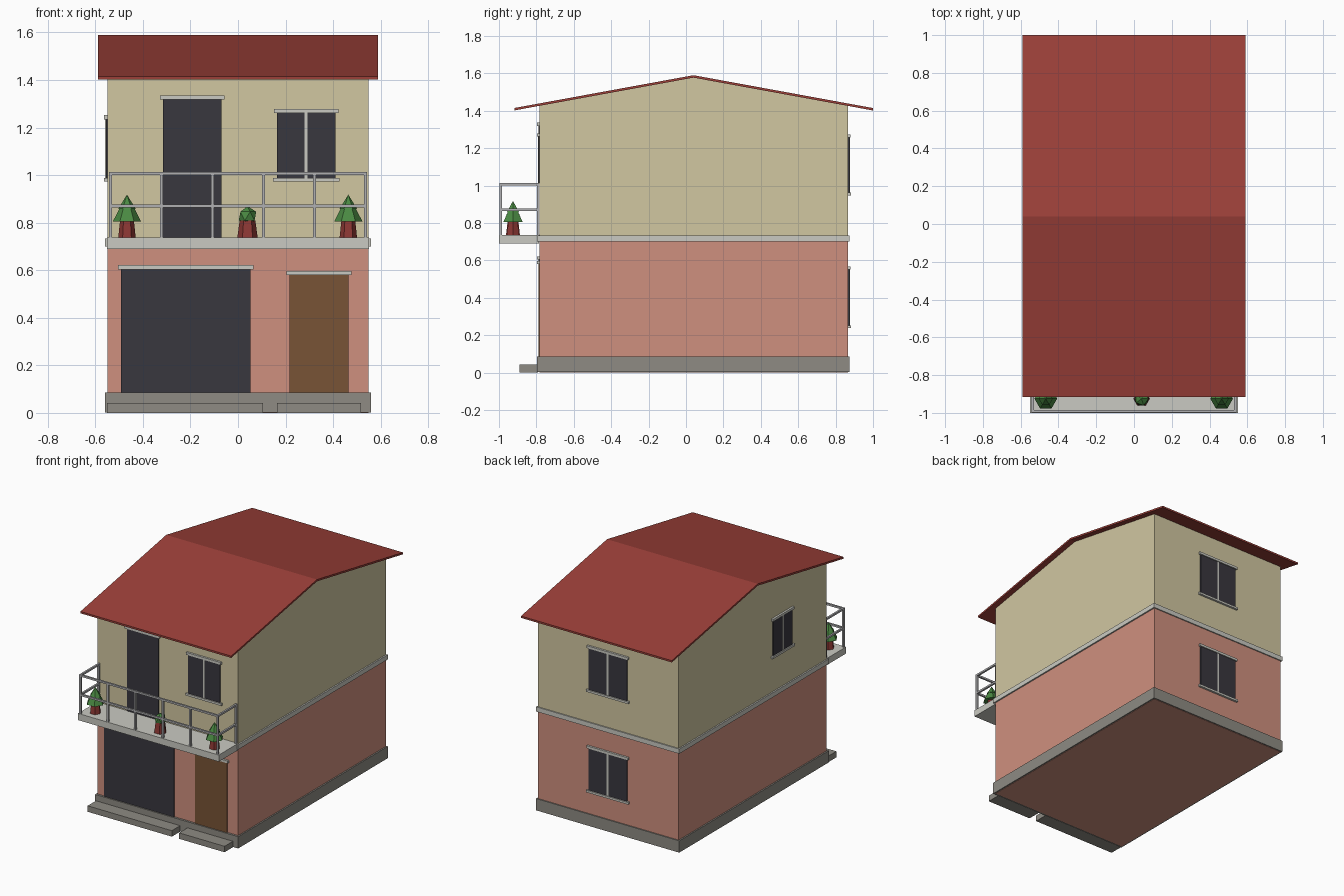
import bpy, bmesh, math

cube = bpy.data.objects.get("Cube")
if cube:
    bpy.data.objects.remove(cube, do_unlink=True)


def material(name, rgb):
    lin = [((c / 255 + 0.055) / 1.055) ** 2.4 for c in rgb] + [1]
    m = bpy.data.materials.new(name)
    m.use_nodes = True
    m.diffuse_color = lin
    m.node_tree.nodes["Principled BSDF"].inputs["Base Color"].default_value = lin
    return m


CREAM = material("cream plaster", (209, 199, 161))
SALMON = material("salmon plaster", (207, 144, 126))
ROOF = material("red roof", (156, 64, 57))
STONE = material("grey stone", (142, 139, 131))
TRIM = material("pale concrete", (202, 202, 194))
GLASS = material("dark glass", (57, 55, 62))
WOOD = material("brown wood", (120, 83, 54))
METAL = material("grey metal", (176, 176, 178))
LEAF = material("green leaves", (74, 137, 66))
POT = material("terracotta pot", (142, 56, 52))


def finish(name, bm, mat):
    bmesh.ops.recalc_face_normals(bm, faces=bm.faces[:])
    me = bpy.data.meshes.new(name)
    bm.to_mesh(me)
    bm.free()
    me.materials.append(mat)
    ob = bpy.data.objects.new(name, me)
    bpy.context.collection.objects.link(ob)
    return ob


def add_box(bm, x, y, z):
    """Add a box given (low, high) ranges."""
    for v in bmesh.ops.create_cube(bm, size=1)["verts"]:
        v.co = [(a + b) / 2 + c * (b - a) for c, (a, b) in zip(v.co, (x, y, z))]


def box(name, x, y, z, mat):
    bm = bmesh.new()
    add_box(bm, x, y, z)
    return finish(name, bm, mat)


def extrude_profile(name, profile, half_width, mat):
    """Extrude a (y, z) profile along x."""
    bm = bmesh.new()
    a, b = [[bm.verts.new((s * half_width, y, z)) for y, z in profile] for s in (-1, 1)]
    bm.faces.new(a)
    bm.faces.new(b)
    n = len(profile)
    for i in range(n):
        j = (i + 1) % n
        bm.faces.new((a[i], a[j], b[j], b[i]))
    return finish(name, bm, mat)


def hex_stack(name, x, y, rings, mat):
    """Six-sided solid from (radius, z) rings, flat side to the front."""
    bm = bmesh.new()
    loops = [[bm.verts.new((x + r * math.cos(math.pi * k / 3),
                            y + r * math.sin(math.pi * k / 3), z)) for k in range(6)]
             for r, z in rings]
    for lo, hi in zip(loops, loops[1:]):
        for k in range(6):
            j = (k + 1) % 6
            bm.faces.new((lo[k], lo[j], hi[j], hi[k]))
    bm.faces.new(loops[0])
    bm.faces.new(loops[-1])
    bmesh.ops.remove_doubles(bm, verts=bm.verts[:], dist=0.0005)
    return finish(name, bm, mat)


# House body
W, FRONT, BACK = 0.549, -0.782, 0.866
RIDGE_Y, RIDGE_Z, SLOPE, THICK = 0.04, 1.59, 0.183, 0.013


def roof_z(y):
    return RIDGE_Z - SLOPE * abs(y - RIDGE_Y)


box("ground_floor", (-W, W), (FRONT, BACK), (0, 0.715), SALMON)
gable = [(FRONT, 0.715), (BACK, 0.715)] + [(y, roof_z(y) - THICK) for y in (BACK, RIDGE_Y, FRONT)]
extrude_profile("upper_floor", gable, W, CREAM)
ridge_line = [(y, roof_z(y)) for y in (-0.917, RIDGE_Y, 1.0)]
extrude_profile("roof", ridge_line + [(y, z - THICK) for y, z in reversed(ridge_line)], 0.589, ROOF)

# Plinth, floor band, balcony slab and steps
box("plinth", (-0.559, 0.559), (-0.797, 0.874), (0.002, 0.085), STONE)
box("floor_band", (-0.559, 0.559), (-0.797, 0.874), (0.7, 0.733), TRIM)
box("balcony_slab", (-0.55, 0.55), (-1.0, -0.785), (0.69, 0.737), TRIM)
box("garage_step", (-0.552, 0.106), (-0.89, -0.79), (0, 0.042), STONE)
box("door_step", (0.163, 0.518), (-0.89, -0.79), (0, 0.042), STONE)


# Openings placed on a wall
def on_wall(name, wall, u, depth, z, mat):
    if wall == "side":
        return box(name, (-W - depth, -W + 0.005), u, z, mat)
    if wall == "front":
        return box(name, u, (FRONT - depth, FRONT + 0.005), z, mat)
    return box(name, u, (BACK - 0.005, BACK + depth), z, mat)


def opening(name, wall, u, z, mat, window=False):
    on_wall(name + "_panel", wall, u, 0.007, z, mat)
    on_wall(name + "_lintel", wall, (u[0] - 0.012, u[1] + 0.012), 0.014, (z[1], z[1] + 0.017), TRIM)
    if window:
        mid = sum(u) / 2
        on_wall(name + "_sill", wall, (u[0] - 0.016, u[1] + 0.016), 0.015, (z[0] - 0.015, z[0]), TRIM)
        on_wall(name + "_mullion", wall, (mid - 0.006, mid + 0.006), 0.01, z, TRIM)


opening("garage_door", "front", (-0.493, 0.053), (0.08, 0.604), GLASS)
opening("front_door", "front", (0.217, 0.465), (0.08, 0.58), WOOD)
opening("balcony_door", "front", (-0.316, -0.069), (0.72, 1.319), GLASS)
opening("front_window", "front", (0.163, 0.41), (0.988, 1.261), GLASS, True)
opening("upper_back_window", "back", (-0.15, 0.15), (0.963, 1.257), GLASS, True)
opening("lower_back_window", "back", (-0.15, 0.15), (0.253, 0.55), GLASS, True)
opening("side_window", "side", (-0.395, -0.18), (0.988, 1.235), GLASS, True)

# Balcony railing
T = 0.0065
RX, RY = 0.536, -0.991
bm = bmesh.new()
for i in range(6):
    px = -RX + i * RX * 2 / 5
    add_box(bm, (px - T, px + T), (RY - T, RY + T), (0.735, 1.012))
for z in (0.87, 1.007):
    add_box(bm, (-RX - T, RX + T), (RY - T, RY + T), (z - T, z + T))
    for s in (-RX, RX):
        add_box(bm, (s - T, s + T), (RY, FRONT), (z - T, z + T))
for s in (-RX, RX):
    add_box(bm, (s - T, s + T), (FRONT - 0.014, FRONT), (0.735, 1.012))
finish("balcony_railing", bm, METAL)

# Potted plants
PY = -0.925
for side, x in (("right", -0.467), ("left", 0.464)):
    hex_stack(side + "_pot", x, PY, [(0.037, 0.735), (0.029, 0.81)], POT)
    hex_stack(side + "_tree_lower", x, PY, [(0.06, 0.804), (0.026, 0.87)], LEAF)
    hex_stack(side + "_tree_top", x, PY, [(0.037, 0.858), (0, 0.918)], LEAF)
hex_stack("middle_pot", 0.04, PY, [(0.043, 0.735), (0.033, 0.81)], POT)
bm = bmesh.new()
bmesh.ops.create_icosphere(bm, subdivisions=1, radius=0.041)
bmesh.ops.translate(bm, verts=bm.verts[:], vec=(0.04, PY, 0.828))
finish("middle_bush", bm, LEAF)
